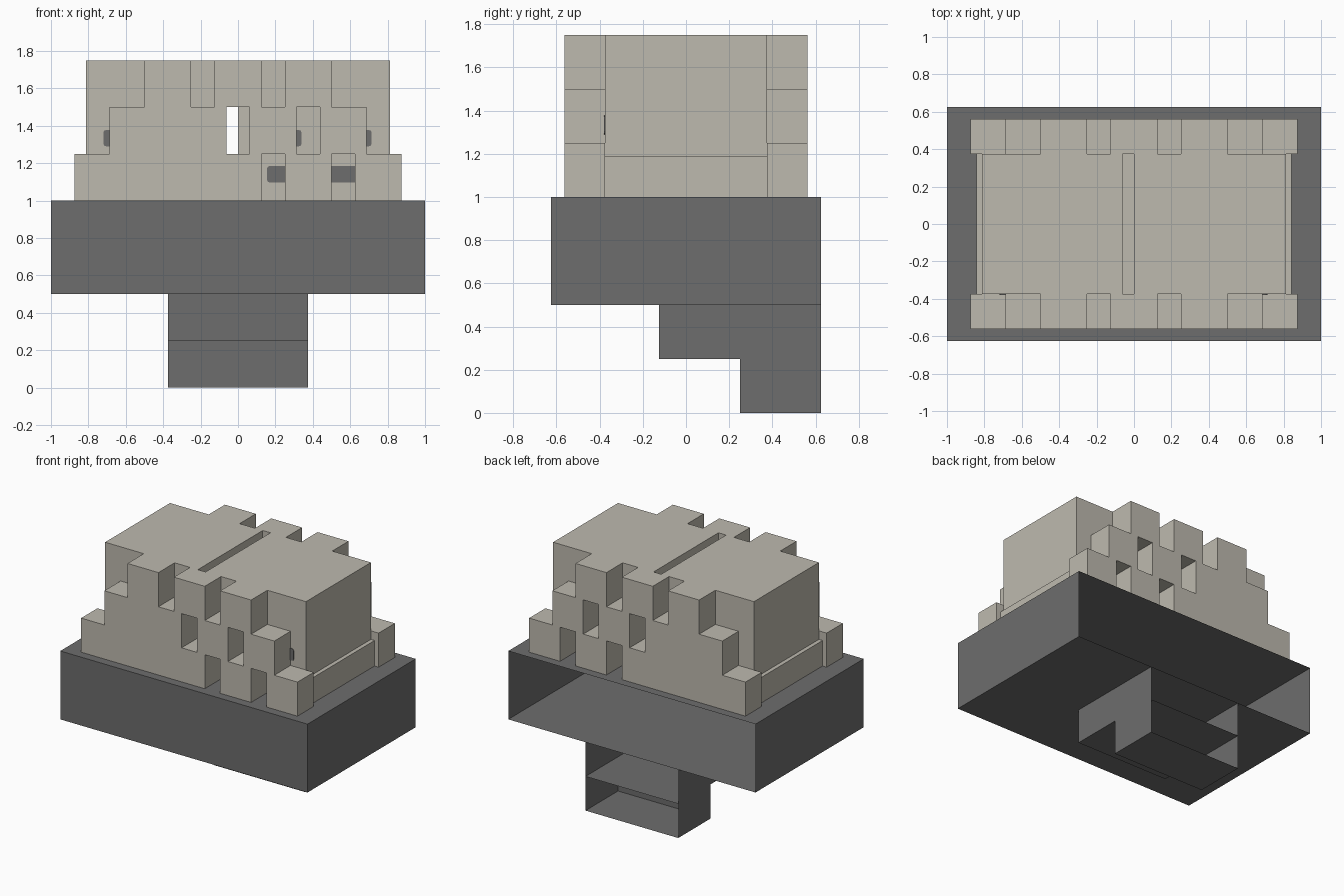
import bpy, bmesh
from mathutils import Vector

cube = bpy.data.objects.get("Cube")
if cube:
    bpy.data.objects.remove(cube, do_unlink=True)


def material(name, rgb):
    m = bpy.data.materials.new(name)
    m.use_nodes = True
    m.diffuse_color = (*rgb, 1)
    bsdf = next(n for n in m.node_tree.nodes if n.type == 'BSDF_PRINCIPLED')
    bsdf.inputs["Base Color"].default_value = (*rgb, 1)
    return m


STONE = material("pale_stone", (0.515, 0.491, 0.427))
DARK = material("dark_grey", (0.153, 0.153, 0.153))


def finish(name, bm, mat):
    me = bpy.data.meshes.new(name)
    bm.to_mesh(me)
    bm.free()
    me.materials.append(mat)
    ob = bpy.data.objects.new(name, me)
    bpy.context.collection.objects.link(ob)
    return ob


def box(name, lo, hi, mat, open_back=False, corner=0):
    """Axis-aligned box between two corners."""
    lo, hi = Vector(lo), Vector(hi)
    bm = bmesh.new()
    bmesh.ops.create_cube(bm, size=1)
    for v in bm.verts:
        v.co = Vector([(lo[i] + hi[i]) / 2 + v.co[i] * (hi[i] - lo[i]) for i in range(3)])
    bm.normal_update()
    if open_back:
        back = [f for f in bm.faces if f.normal.y > 0.9]
        bmesh.ops.delete(bm, geom=back, context='FACES_ONLY')
    if corner:
        edges = [e for e in bm.edges if abs(e.verts[0].co.y - e.verts[1].co.y) > 1e-5]
        bmesh.ops.bevel(bm, geom=edges, offset=corner, segments=2, profile=0.5, affect='EDGES')
    return finish(name, bm, mat)


# Dark plinth and stepped foot, hollow and open at the back
box("plinth", (-1, -0.625, 0.5), (1, 0.625, 1), DARK, open_back=True)
box("upper_step", (-0.375, -0.125, 0.25), (0.375, 0.625, 0.5), DARK, open_back=True)
box("lower_step", (-0.375, 0.25, 0), (0.375, 0.625, 0.25), DARK, open_back=True)

# Stone core: two blocks with a narrow slot between them, on a low ledge
Z0 = 1.001
box("core_ledge", (-0.842, -0.375, Z0), (0.842, 0.375, 1.1875), STONE)
box("core_right", (-0.8125, -0.375, 1.1875), (-0.0625, 0.375, 1.75), STONE)
box("core_left", (0, -0.375, 1.1875), (0.8125, 0.375, 1.75), STONE)

# Stepped, crenellated walls; x spans solid or cut out in each height band
BANDS = [
    (Z0, 1.25, (-0.875, 0.875), [(0.125, 0.25), (0.5, 0.625)]),
    (1.25, 1.5, (-0.6875, 0.6875), [(-0.0625, 0.0625), (0.3125, 0.4375)]),
    (1.5, 1.75, (-0.5, 0.5), [(-0.25, -0.125), (0.125, 0.25)]),
]
XS = sorted({x for _, _, span, gaps in BANDS for pair in [span, *gaps] for x in pair})


def wall(name, side):
    bm = bmesh.new()
    for z0, z1, span, gaps in BANDS:
        for a, b in zip(XS, XS[1:]):
            mid = (a + b) / 2
            if span[0] < mid < span[1] and not any(g[0] < mid < g[1] for g in gaps):
                bm.faces.new([bm.verts.new((x, side * 0.5625, z))
                              for x, z in ((a, z0), (b, z0), (b, z1), (a, z1))])
    bmesh.ops.remove_doubles(bm, verts=bm.verts, dist=1e-4)
    ext = bmesh.ops.extrude_face_region(bm, geom=bm.faces[:], use_keep_orig=True)
    moved = [g for g in ext["geom"] if isinstance(g, bmesh.types.BMVert)]
    bmesh.ops.translate(bm, verts=moved, vec=(0, -side * 0.1875, 0))
    bmesh.ops.recalc_face_normals(bm, faces=bm.faces[:])
    return finish(name, bm, STONE)


wall("front_wall", -1)
wall("back_wall", 1)

# Thin dark inlays on the core, glimpsed through the front wall openings
INLAYS = [(-0.72, -0.44, 1.29), (0.08, 0.34, 1.29), (0.45, 0.715, 1.29), (0.155, 0.66, 1.097)]
for i, (x0, x1, z) in enumerate(INLAYS, 1):
    box(f"inlay_{i}", (x0, -0.379, z), (x1, -0.3745, z + 0.088), DARK, corner=0.015)
